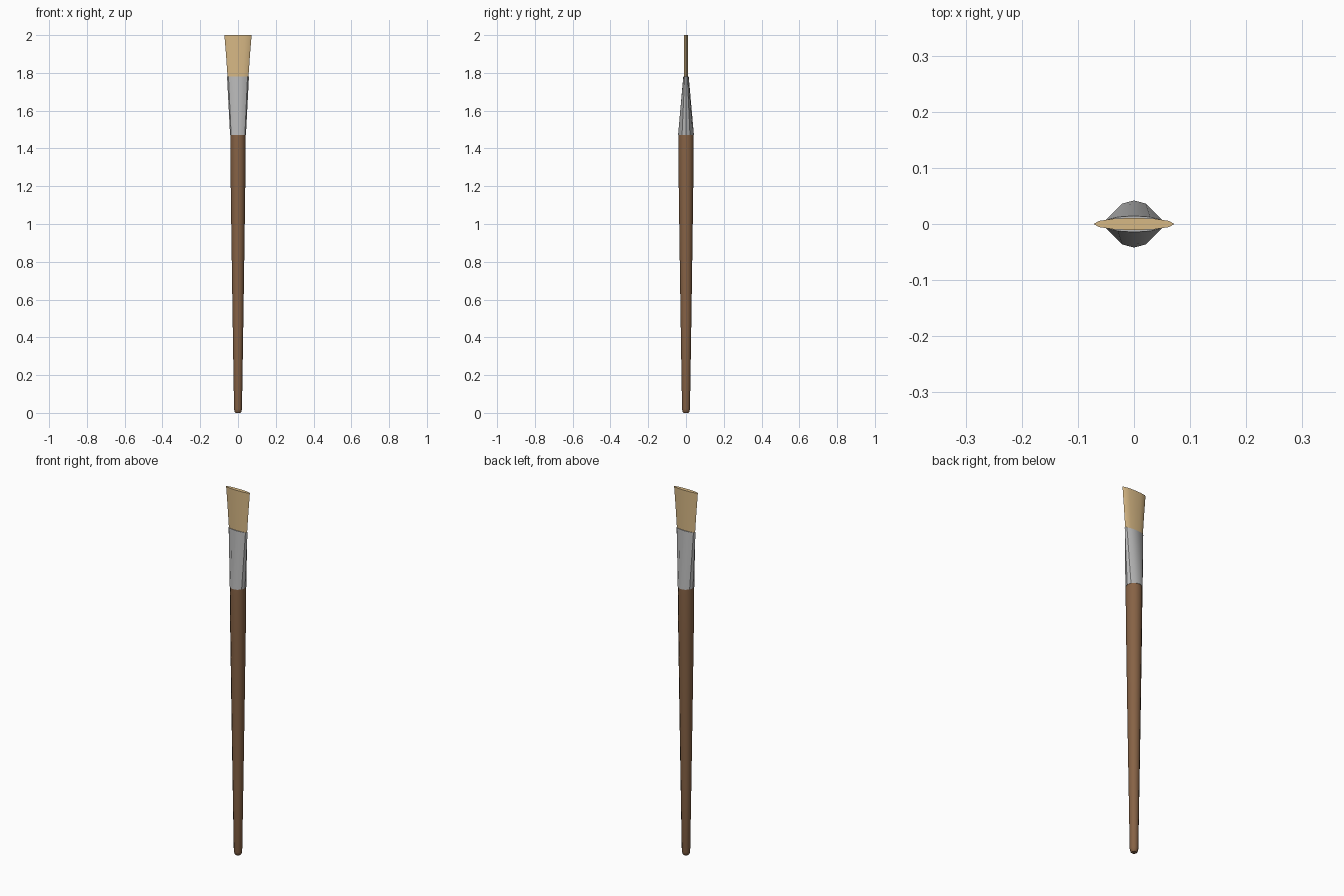
import bpy, bmesh, math

if "Cube" in bpy.data.objects:
    bpy.data.objects.remove(bpy.data.objects["Cube"])

def material(name, rgb):
    m = bpy.data.materials.new(name)
    m.diffuse_color = (*rgb, 1)
    m.use_nodes = True
    m.node_tree.nodes["Principled BSDF"].inputs["Base Color"].default_value = m.diffuse_color
    return m

WOOD = material("brown_wood", (0.24, 0.123, 0.06))
METAL = material("grey_metal", (0.48, 0.48, 0.48))
HAIR = material("tan_bristle", (0.68, 0.48, 0.235))
SIDES = 12

def loft(name, rings, mat, angle):
    """Skin a stack of elliptical rings (z, half width x, half depth y)."""
    bm = bmesh.new()
    loops = []
    for z, rx, ry in rings:
        loops.append([bm.verts.new((rx * math.cos(2 * math.pi * i / SIDES),
                                    ry * math.sin(2 * math.pi * i / SIDES), z))
                      for i in range(SIDES)])
    for a, b in zip(loops, loops[1:]):
        for i in range(SIDES):
            j = (i + 1) % SIDES
            bm.faces.new((a[i], a[j], b[j], b[i]))
    bm.faces.new(loops[0][::-1])
    bm.faces.new(loops[-1])
    bmesh.ops.recalc_face_normals(bm, faces=bm.faces)
    me = bpy.data.meshes.new(name)
    bm.to_mesh(me)
    bm.free()
    me.materials.append(mat)
    ob = bpy.data.objects.new(name, me)
    bpy.context.collection.objects.link(ob)
    bpy.ops.object.select_all(action='DESELECT')
    ob.select_set(True)
    bpy.context.view_layer.objects.active = ob
    bpy.ops.object.shade_smooth_by_angle(angle=math.radians(angle))
    return ob

# Long tapered wooden handle with a rounded butt
loft("handle", [(z, r, r) for z, r in
     [(0, 0.013), (0.006, 0.018), (0.02, 0.021), (0.4, 0.027),
      (0.8, 0.033), (1.2, 0.0385), (1.44, 0.041), (1.475, 0.04)]], WOOD, 35)

# Metal ferrule, round at the handle and pinched flat at the bristles
loft("ferrule", [(1.47, 0.042, 0.042), (1.78, 0.058, 0.0145)], METAL, 28)

# Flat flared bristles
loft("bristles", [(1.76, 0.054, 0.011), (1.89, 0.063, 0.011),
                  (2.0, 0.072, 0.011)], HAIR, 40)
